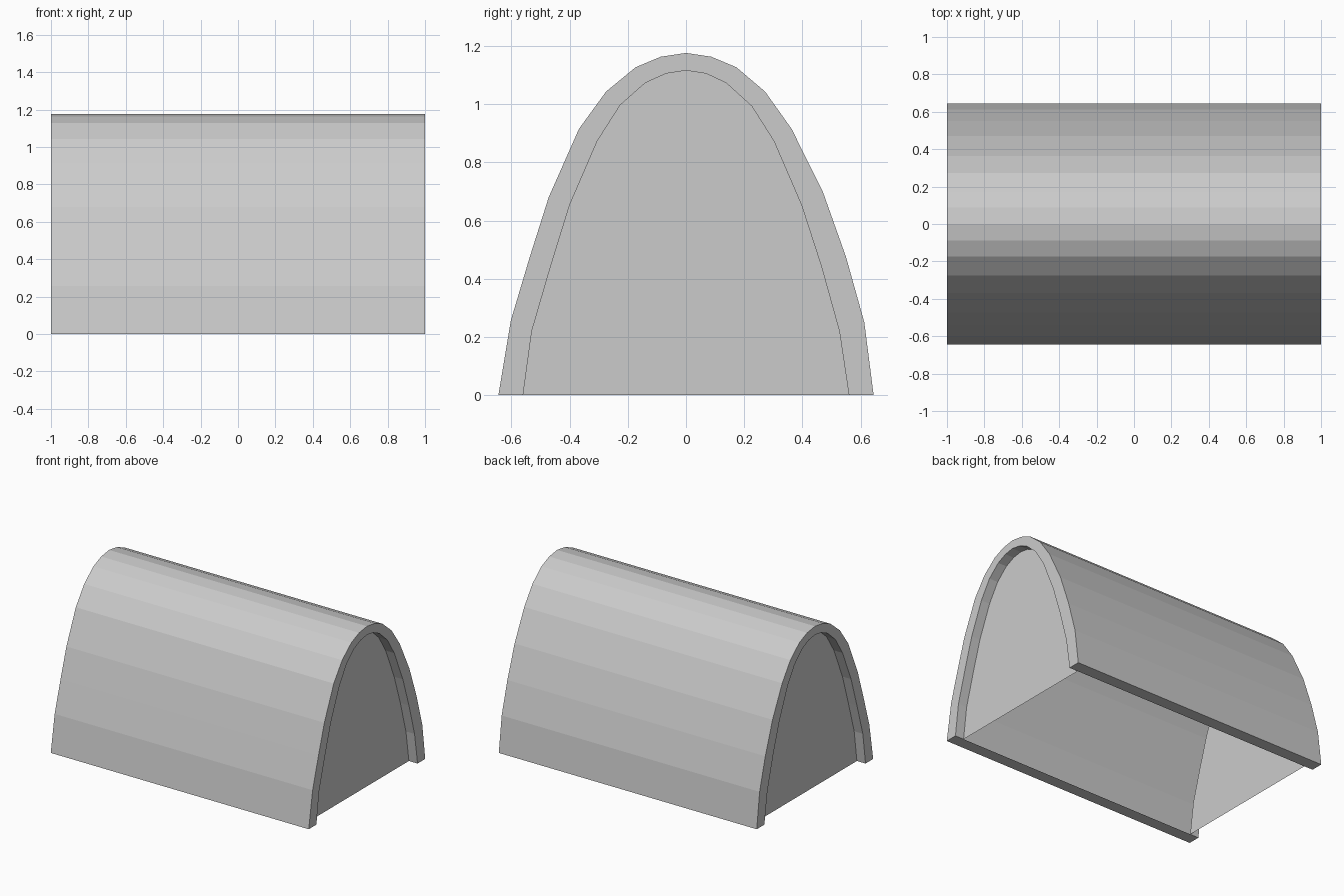
import bpy

if "Cube" in bpy.data.objects:
    bpy.data.objects.remove(bpy.data.objects["Cube"])

# Arch cross-section (y, z), left foot to right foot
OUTER = [(-.645, 0), (-.602, .257), (-.537, .475), (-.472, .68), (-.368, .915), (-.275, 1.043),
         (-.173, 1.127), (-.087, 1.163), (0, 1.176), (.087, 1.163), (.173, 1.127), (.272, 1.043),
         (.363, .915), (.47, .70), (.55, .475), (.613, .25), (.645, 0)]
INNER = [(-.56, 0), (-.53, .22), (-.465, .443), (-.40, .653), (-.305, .873), (-.226, .997),
         (-.14, 1.073), (-.069, 1.105), (0, 1.116), (.069, 1.105), (.138, 1.073), (.226, .993),
         (.302, .873), (.397, .653), (.465, .443), (.527, .22), (.56, 0)]
HALF, INSET = 1.0, 0.067
M = len(OUTER)


def make_object(name, verts, faces):
    mesh = bpy.data.meshes.new(name)
    mesh.from_pydata(verts, [], faces)
    obj = bpy.data.objects.new(name, mesh)
    bpy.context.collection.objects.link(obj)
    return obj


def ring(x, profile):
    return [(x, y, z) for y, z in profile]


def bridge(a, b):
    """Quads joining two profile rings that start at vertex a and b."""
    return [(b + i, b + i + 1, a + i + 1, a + i) for i in range(M - 1)]


# Outer arched skin
make_object("arched_skin", ring(-HALF, OUTER) + ring(HALF, OUTER), bridge(0, M))

# Each end: flat rim, short inward return and recessed wall
for name, s in (("left_end", -1), ("right_end", 1)):
    verts = ring(s * HALF, OUTER) + ring(s * HALF, INNER) + ring(s * (HALF - INSET), INNER)
    faces = bridge(0, M) + bridge(M, 2 * M) + [tuple(range(2 * M, 3 * M))]
    if s > 0:
        faces = [f[::-1] for f in faces]
    make_object(name, verts, faces)

# Flat foot strips along both long sides
for name, k in (("front_foot", 0), ("back_foot", -1)):
    o, i = OUTER[k][0], INNER[k][0]
    make_object(name, [(-HALF, o, 0), (HALF, o, 0), (HALF, i, 0), (-HALF, i, 0)],
                [(0, 1, 2, 3) if k else (3, 2, 1, 0)])
